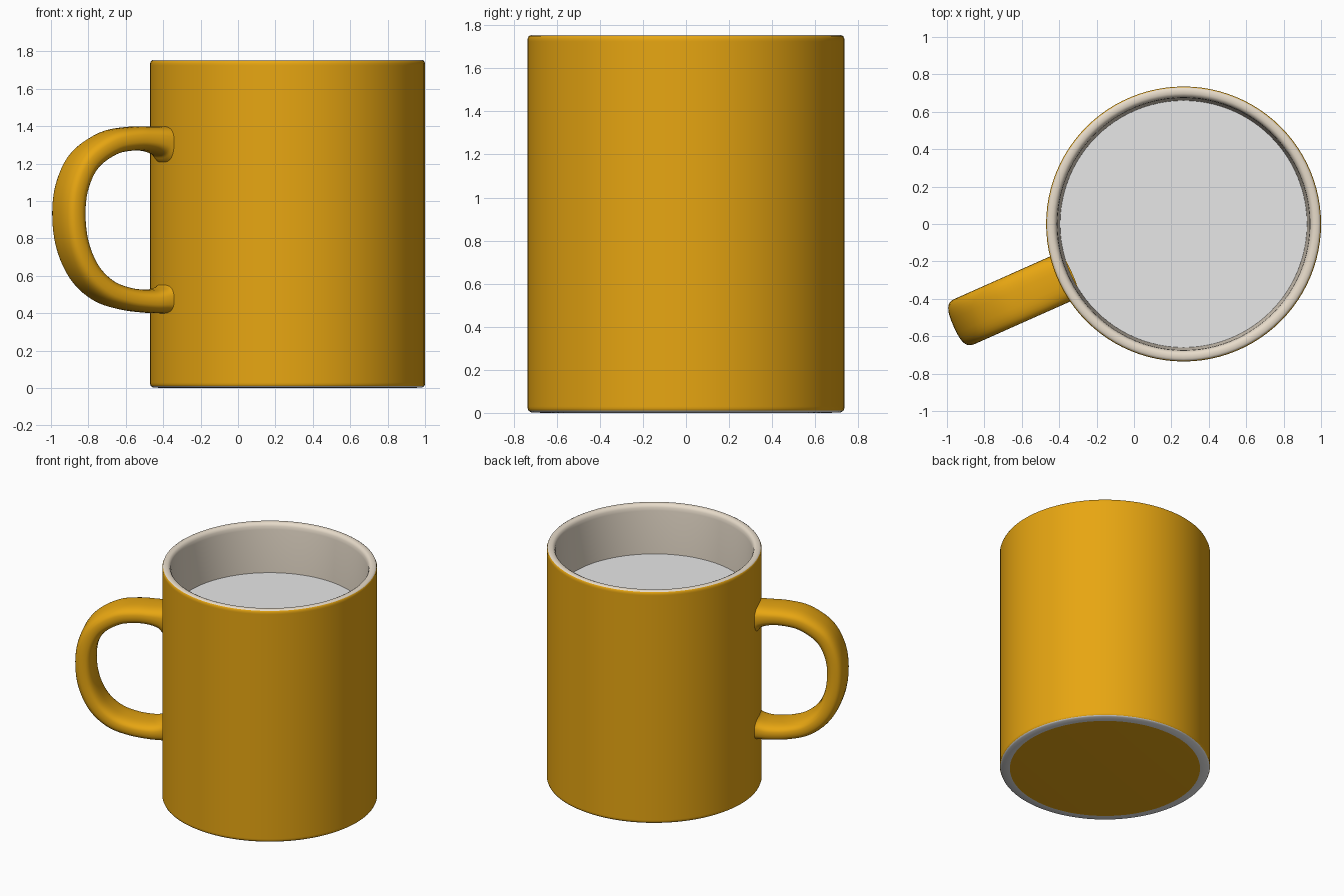
import bpy, bmesh
from math import sin, cos, pi, radians, copysign
from mathutils import Vector

if "Cube" in bpy.data.objects:
    bpy.data.objects.remove(bpy.data.objects["Cube"])

AXIS = Vector((0.265, 0, 0))   # centre line of the mug body
SEGMENTS = 96


def material(name, r, g, b):
    m = bpy.data.materials.new(name)
    m.use_nodes = True
    m.diffuse_color = (r, g, b, 1)
    m.node_tree.nodes["Principled BSDF"].inputs["Base Color"].default_value = (r, g, b, 1)
    return m


GOLD = material("golden glaze", 0.82, 0.39, 0.006)
CREAM = material("cream glaze", 0.80, 0.71, 0.59)
GREY = material("pale grey", 0.80, 0.80, 0.80)


def finish(name, bm, mats):
    bmesh.ops.recalc_face_normals(bm, faces=bm.faces)
    mesh = bpy.data.meshes.new(name)
    bm.to_mesh(mesh)
    bm.free()
    for m in mats:
        mesh.materials.append(m)
    obj = bpy.data.objects.new(name, mesh)
    bpy.context.collection.objects.link(obj)
    bpy.ops.object.select_all(action='DESELECT')
    obj.select_set(True)
    bpy.context.view_layer.objects.active = obj
    bpy.ops.object.shade_smooth_by_angle(angle=radians(50))
    return obj


def bridge(bm, a, b, index=0):
    """Join two closed rings; a one-vertex ring makes a fan."""
    n = max(len(a), len(b))
    for i in range(n):
        j = (i + 1) % n
        corners = [a[i % len(a)], a[j % len(a)], b[j % len(b)], b[i % len(b)]]
        bm.faces.new(list(dict.fromkeys(corners))).material_index = index


def lathe(name, profile, mats):
    """Profile of (radius, height, material of the band that follows)."""
    bm = bmesh.new()
    previous = None
    for r, z, index in profile:
        count = SEGMENTS if r else 1
        ring = [bm.verts.new(AXIS + Vector((r * cos(2 * pi * i / count),
                                            r * sin(2 * pi * i / count), z)))
                for i in range(count)]
        if previous:
            bridge(bm, previous, ring, band)
        previous, band = ring, index
    return finish(name, bm, mats)


# Body: underside, foot ring, outer wall, rim and inside
lathe("mug_body", [
    (0, 0, 0), (0.665, 0, 2), (0.72, 0.003, 2), (0.731, 0.01, 0),
    (0.735, 0.02, 0), (0.735, 0.03, 0), (0.735, 1.725, 0), (0.735, 1.737, 0),
    (0.73, 1.749, 1), (0.72, 1.755, 1), (0.698, 1.755, 1), (0.685, 1.748, 1),
    (0.677, 1.733, 1), (0.674, 1.71, 1), (0.66, 1.38, 1), (0.66, 0.15, 1),
    (0.6, 0.09, 1), (0, 0.09, 1),
], [GOLD, CREAM, GREY])

# Drink surface
lathe("drink_surface", [(0, 1.39, 0), (0.66, 1.39, 0)], [GREY])

# Handle centre line: distance from the axis, height, half thickness
PATH = [Vector(p) for p in [
    (0.69, 1.302, 0.108), (0.74, 1.32, 0.082), (0.82, 1.332, 0.067),
    (0.92, 1.333, 0.064), (1.05, 1.308, 0.065), (1.185, 1.22, 0.066),
    (1.257, 1.09, 0.066), (1.28, 0.94, 0.066), (1.26, 0.77, 0.066),
    (1.19, 0.62, 0.065), (1.08, 0.522, 0.063), (0.95, 0.478, 0.06),
    (0.82, 0.464, 0.062), (0.74, 0.47, 0.072), (0.69, 0.48, 0.093)]]


def smooth_path(points, steps):
    ends = [2 * points[0] - points[1]] + points + [2 * points[-1] - points[-2]]
    out = []
    for a, b, c, d in zip(ends, ends[1:], ends[2:], ends[3:]):
        for k in range(steps):
            t = k / steps
            out.append(b + 0.5 * t * ((c - a) + t * ((2 * a - 5 * b + 4 * c - d)
                                                     + t * (3 * (b - c) + d - a))))
    return out + [points[-1]]


def rounded(v):
    return copysign(abs(v) ** (2 / 2.8), v)


# Handle: rounded strap swept along the path
OUT = Vector((-cos(radians(24)), -sin(radians(24)), 0))
SIDE = Vector((-OUT.y, OUT.x, 0))
UP = Vector((0, 0, 1))
line = smooth_path(PATH, 5)
bm = bmesh.new()
rings = []
for i, p in enumerate(line):
    step = line[min(i + 1, len(line) - 1)] - line[max(i - 1, 0)]
    along = Vector((step.x, step.y)).normalized()
    normal = OUT * -along.y + UP * along.x
    centre = AXIS + OUT * p.x + UP * p.y
    rings.append([bm.verts.new(centre + SIDE * 0.132 * rounded(cos(2 * pi * k / 32))
                               + normal * p.z * rounded(sin(2 * pi * k / 32)))
                  for k in range(32)])
for a, b in zip(rings, rings[1:]):
    bridge(bm, a, b)
bm.faces.new(rings[0])
bm.faces.new(rings[-1])
finish("handle", bm, [GOLD])
